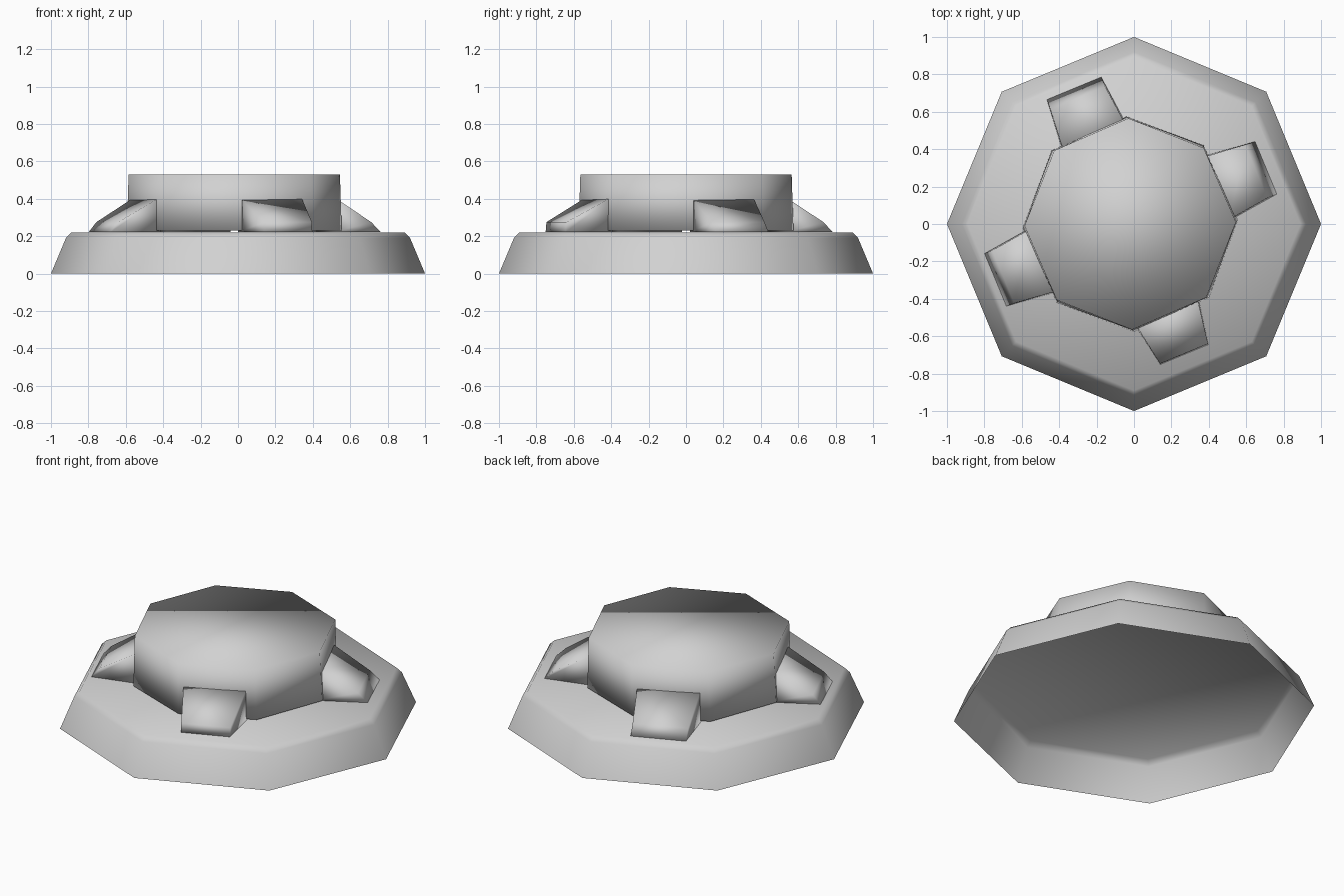
import bpy
import bmesh
from math import sin, cos, radians
from mathutils import Matrix

default_cube = bpy.data.objects.get("Cube")
if default_cube:
    bpy.data.objects.remove(default_cube, do_unlink=True)

SIDES = 8
DRUM_X = -0.02

grey = bpy.data.materials.new("light_grey")
grey.use_nodes = True
colour = (0.64, 0.64, 0.64, 1)
grey.diffuse_color = colour
grey.node_tree.nodes["Principled BSDF"].inputs["Base Color"].default_value = colour


def ring(radius, z, turn=0):
    """Corners of a level octagon."""
    angles = [radians(turn + 360 * i / SIDES) for i in range(SIDES)]
    return [(radius * cos(a), radius * sin(a), z) for a in angles]


def loft(name, rings, close_bottom):
    """Join matching rings from bottom to top with a cap, shaded smooth."""
    bm = bmesh.new()
    loops = [[bm.verts.new(p) for p in r] for r in rings]
    n = len(loops[0])
    for low, high in zip(loops, loops[1:]):
        for i in range(n):
            j = (i + 1) % n
            bm.faces.new((low[i], low[j], high[j], high[i]))
    bm.faces.new(loops[-1])
    if close_bottom:
        bm.faces.new(loops[0][::-1])
    for face in bm.faces:
        face.smooth = True
    mesh = bpy.data.meshes.new(name)
    bm.to_mesh(mesh)
    bm.free()
    mesh.materials.append(grey)
    obj = bpy.data.objects.new(name, mesh)
    bpy.context.collection.objects.link(obj)
    return obj


# Hollow base, open underneath, with a bevelled upper rim
loft("base", [ring(1.0, 0), ring(0.92, 0.19), ring(0.89, 0.22)], False)

# Slightly tapered drum, just clear of the base
drum = loft("drum", [ring(0.575, 0.23, 2), ring(0.565, 0.53, 1)], True)
drum.location.x = DRUM_X


def bracket(name, angle, foot, shoulder, half_width):
    """Wedge that slopes from the drum wall down to a short outer face."""
    inner = 0.5
    bottom = [(inner, -0.185, 0.221), (foot, -half_width, 0.221),
              (foot, half_width, 0.221), (inner, 0.185, 0.221)]
    top = [(inner, -0.18, 0.41), (shoulder, -half_width, 0.275),
           (shoulder, half_width, 0.275), (inner, 0.18, 0.41)]
    obj = loft(name, [bottom, top], True)
    obj.matrix_world = (Matrix.Translation((DRUM_X, 0, 0))
                        @ Matrix.Rotation(radians(angle), 4, "Z"))


# Four brackets on alternate drum faces; the front one is shorter and upright
bracket("left_bracket", 22.5, 0.785, 0.73, 0.152)
bracket("back_bracket", 112.5, 0.785, 0.73, 0.157)
bracket("right_bracket", 202.5, 0.78, 0.735, 0.152)
bracket("front_bracket", 292.5, 0.755, 0.75, 0.139)
